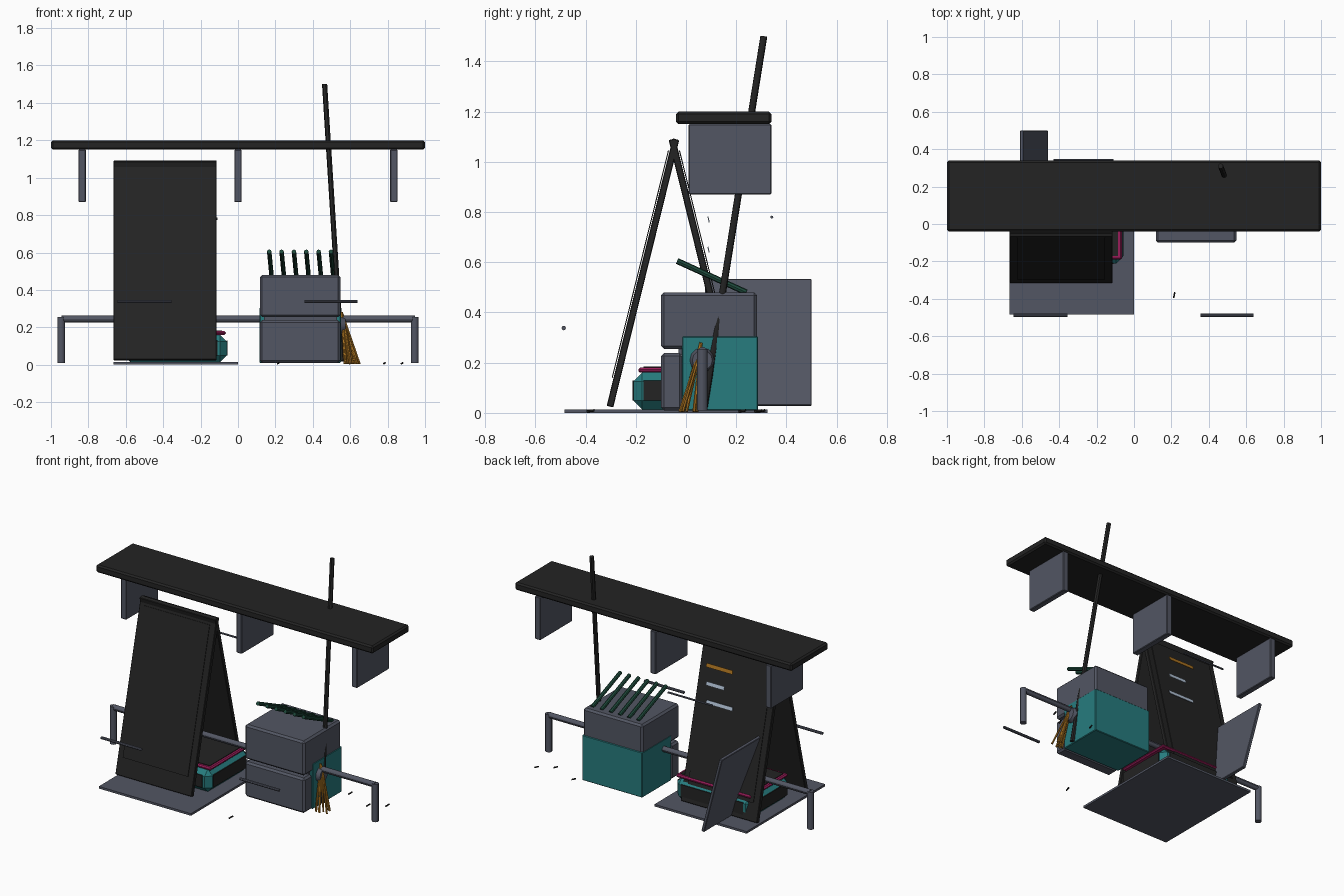
import bpy, math, random
from mathutils import Vector

random.seed(4)
if "Cube" in bpy.data.objects:
    bpy.data.objects.remove(bpy.data.objects["Cube"])


def material(name, rgb):
    m = bpy.data.materials.new(name)
    m.use_nodes = True
    m.diffuse_color = (*rgb, 1)
    m.node_tree.nodes["Principled BSDF"].inputs["Base Color"].default_value = (*rgb, 1)
    return m


BLACK = material("black", (0.017, 0.017, 0.017))
GREY = material("slate grey", (0.085, 0.093, 0.125))
TEAL = material("teal", (0.02, 0.2, 0.21))
GREEN = material("dark green", (0.013, 0.07, 0.045))
ORANGE = material("ochre", (0.4, 0.17, 0.015))
PINK = material("magenta", (0.32, 0.012, 0.1))
PALE = material("pale blue", (0.45, 0.55, 0.68))


def box(name, lo, hi, mat, bevel=0.0, tilt=(0, 0, 0)):
    """Box from two corners, turned about its own centre."""
    lo, hi = Vector(lo), Vector(hi)
    bpy.ops.mesh.primitive_cube_add(size=1, location=(lo + hi) / 2)
    o = bpy.context.object
    o.name = name
    for v in o.data.vertices:
        v.co *= hi - lo
    o.rotation_euler = tilt
    o.data.materials.append(mat)
    if bevel:
        b = o.modifiers.new("Bevel", "BEVEL")
        b.width = bevel
        b.segments = 1
    return o


def rod(name, a, b, r, mat, tip=None, sides=12):
    """Rod between two points, with an optional second radius."""
    a, b = Vector(a), Vector(b)
    bpy.ops.mesh.primitive_cone_add(vertices=sides, radius1=r, radius2=r if tip is None else tip,
                                    depth=(b - a).length, location=(a + b) / 2)
    o = bpy.context.object
    o.name = name
    o.rotation_euler = (b - a).to_track_quat("Z", "Y").to_euler()
    o.data.materials.append(mat)
    bpy.ops.object.shade_smooth_by_angle()
    return o


def slab(name, x0, x1, foot, head, thick, mat, bevel=0.0):
    """Leaning panel whose centre line runs from foot to head in (y, z)."""
    dy, dz = head[0] - foot[0], head[1] - foot[1]
    half = math.hypot(dy, dz) / 2
    y, z = (foot[0] + head[0]) / 2, (foot[1] + head[1]) / 2
    return box(name, (x0, y - thick / 2, z - half), (x1, y + thick / 2, z + half), mat, bevel,
               (-math.atan2(dy, dz), 0, 0))


# Shelf on three brackets
box("shelf", (-1, -0.04, 1.15), (1, 0.34, 1.2), BLACK, 0.01)
for x in (-0.833, 0, 0.833):
    box("shelf_bracket", (x - 0.02, 0.01, 0.87), (x + 0.02, 0.34, 1.15), GREY, 0.004)

# Folding board: two leaning leaves with thin face sheets
mid = -0.048
for side, name in ((-1, "front"), (1, "back")):
    slab(name + "_leaf", -0.665, -0.115, (mid + side * 0.255, 0.025), (mid - side * 0.008, 1.09),
         0.027, BLACK, 0.003)
    slab(name + "_sheet", -0.625, -0.155, (mid + side * 0.246, 0.14), (mid + side * 0.022, 1.045),
         0.004, BLACK)

# Floating painted strips behind the board
for z, x, mat in ((0.89, -0.4, ORANGE), (0.77, -0.34, PALE), (0.65, -0.4, PALE)):
    box("painted_strip", (x, 0.088, z - 0.012), (-0.21, 0.092, z + 0.012), mat, 0, (0.23, 0, 0))

# Floor mat and leaning tray
box("floor_mat", (-0.665, -0.485, 0), (0, 0.325, 0.014), GREY)
lean = math.atan2(-0.13, 0.5)
box("leaning_panel", (-0.545, 0.075, 0.02), (-0.525, 0.5, 0.54), GREY, 0.003, (0, lean, 0))

# Crate under the board
box("crate", (-0.61, -0.21, 0.014), (-0.06, 0.21, 0.16), TEAL, 0.035)
for y in (-0.211, 0.211):
    box("crate_long_panel", (-0.56, y - 0.003, 0.05), (-0.11, y + 0.003, 0.13), BLACK)
for x in (-0.611, -0.059):
    box("crate_end_panel", (x - 0.003, -0.17, 0.05), (x + 0.003, 0.17, 0.13), BLACK)
box("crate_rim", (-0.605, -0.19, 0.16), (-0.065, 0.2, 0.18), PINK, 0.007)
box("crate_lid", (-0.585, -0.17, 0.178), (-0.085, 0.18, 0.184), BLACK)

# Cabinet: teal body, grey top box and grey front drawer
box("cabinet_body", (0.115, -0.015, 0.01), (0.55, 0.287, 0.305), TEAL, 0.004)
box("cabinet_top", (0.117, -0.1, 0.255), (0.547, 0.283, 0.48), GREY, 0.012)
box("cabinet_drawer", (0.117, -0.1, 0.01), (0.547, -0.014, 0.238), GREY, 0.012)
box("cabinet_gap", (0.14, -0.03, 0.23), (0.53, 0, 0.26), GREY)

# Green sticks leaning over the cabinet
for i in range(6):
    x = 0.167 + i * 0.066
    rod("green_stick", (x + 0.012, 0.24, 0.48), (x, -0.035, 0.605), 0.012, GREEN, sides=8)

# Low rail with two legs
rail_y, rail_z = 0.065, 0.245
rod("rail", (-0.945, rail_y, rail_z), (0.945, rail_y, rail_z), 0.018, GREY)
for x in (-0.945, 0.945):
    rod("rail_leg", (x, rail_y, 0.01), (x, rail_y, 0.255), 0.021, GREY)

# Broom: long pole, collar and bristles
rod("broom_pole", (0.556, 0.072, 0.02), (0.463, 0.31, 1.5), 0.014, BLACK)
rod("broom_collar", (0.545, rail_y, 0.21), (0.575, rail_y, 0.21), 0.052, GREY, 0.04)
for i in range(10):
    t = i / 9
    rod("bristle", (0.555 + 0.01 * t, 0.06, 0.28 - 0.03 * t),
        (0.57 + 0.08 * t, random.uniform(-0.03, 0.05), 0.005), 0.006, ORANGE, sides=6)

# Thin floating bars
for x0, x1, y, z in ((-0.645, -0.355, -0.487, 0.338), (0.355, 0.64, -0.487, 0.338),
                     (-0.43, -0.11, 0.342, 0.78)):
    rod("thin_bar", (x0, y, z), (x1, y, z), 0.009 if y < 0 else 0.006, GREY, sides=8)

# Scraps on the ground
for x, y in ((0.215, -0.38), (0.877, 0.287), (0.783, 0.224), (0.6, 0.3)):
    rod("ground_scrap", (x - 0.003, y - 0.015, 0.006), (x + 0.003, y + 0.015, 0.01),
        0.005, BLACK, sides=6)
